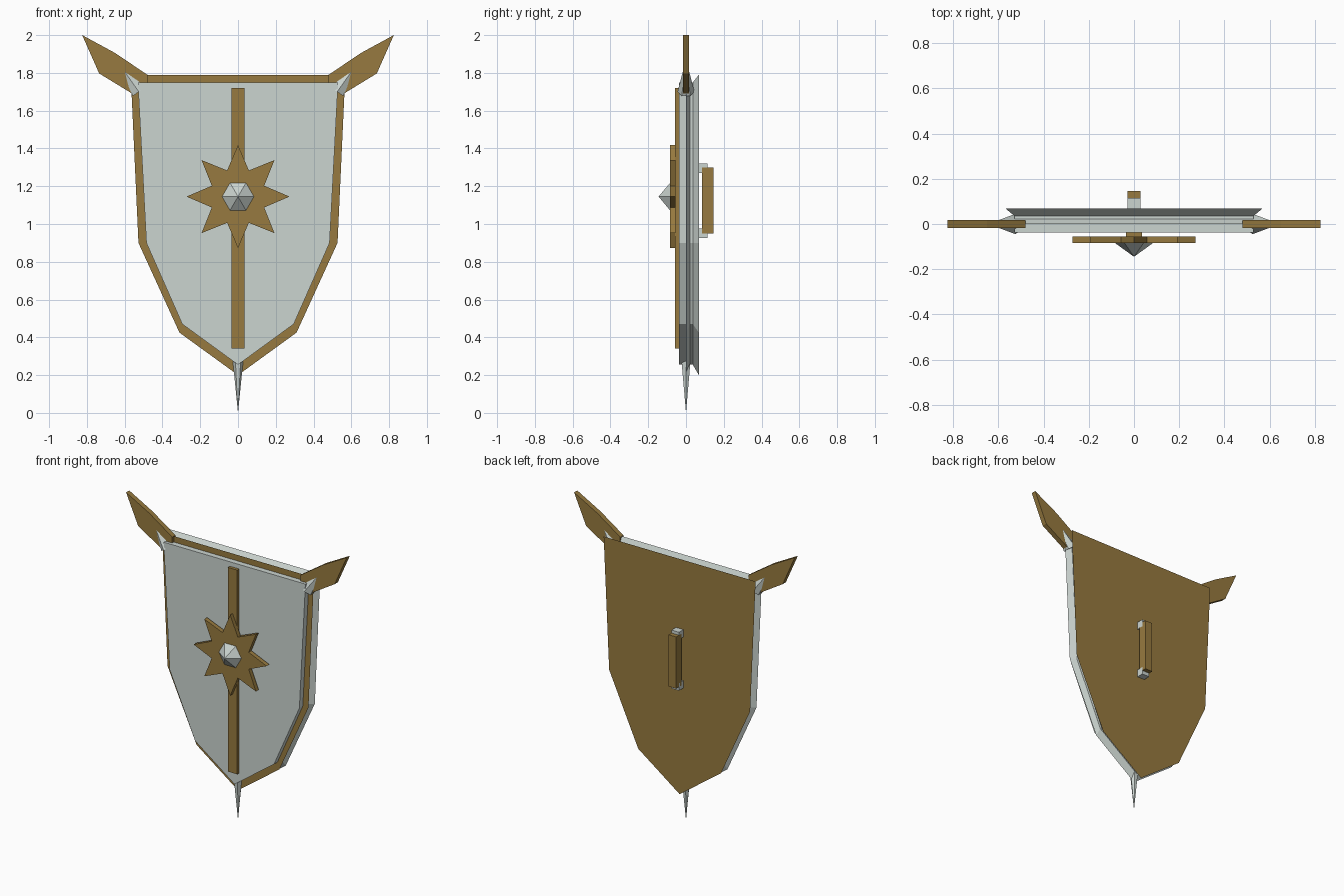
import bpy, bmesh, math
from mathutils import Vector

if "Cube" in bpy.data.objects:
    bpy.data.objects.remove(bpy.data.objects["Cube"])


def material(name, rgb):
    m = bpy.data.materials.new(name)
    m.diffuse_color = (*rgb, 1)
    m.use_nodes = True
    m.node_tree.nodes["Principled BSDF"].inputs["Base Color"].default_value = m.diffuse_color
    return m


STEEL = material("pale_steel", (0.60, 0.66, 0.63))
BRONZE = material("aged_bronze", (0.31, 0.195, 0.05))


def loft(name, rings, mats, cap_index=0):
    """Join (y, outline) rings of equal length; caps use cap_index, sides index 0."""
    bm = bmesh.new()
    loops = [[bm.verts.new((x, y, z)) for x, z in pts] for y, pts in rings]
    n = len(loops[0])
    for a, b in zip(loops, loops[1:]):
        for i in range(n):
            j = (i + 1) % n
            bm.faces.new((a[i], a[j], b[j], b[i]))
    for cap in (loops[0], loops[-1]):
        bm.faces.new(cap).material_index = cap_index
    return finish(name, bm, mats)


def finish(name, bm, mats):
    bmesh.ops.recalc_face_normals(bm, faces=bm.faces)
    me = bpy.data.meshes.new(name)
    bm.to_mesh(me)
    bm.free()
    for m in mats:
        me.materials.append(m)
    ob = bpy.data.objects.new(name, me)
    bpy.context.collection.objects.link(ob)
    return ob


def box(name, x, y0, y1, z0, z1, mat):
    pts = [(-x, z0), (x, z0), (x, z1), (-x, z1)]
    return loft(name, [(y0, pts), (y1, pts)], [mat])


def spike(name, base, tip, radius, sides, mat, turn=0.0):
    base, tip = Vector(base), Vector(tip)
    axis = (tip - base).normalized()
    u = axis.cross(Vector((0, 1, 0)))
    if u.length < 0.1:
        u = Vector((1, 0, 0))
    u.normalize()
    v = axis.cross(u)
    bm = bmesh.new()
    ring = []
    for i in range(sides):
        a = turn + math.tau * i / sides
        ring.append(bm.verts.new(base + radius * (u * math.cos(a) + v * math.sin(a))))
    top = bm.verts.new(tip)
    bm.faces.new(ring)
    for i in range(sides):
        bm.faces.new((ring[i], ring[(i + 1) % sides], top))
    return finish(name, bm, [mat])


def symmetric(half):
    """Right half, top to bottom point, mirrored to a closed outline."""
    return half + [(-x, z) for x, z in reversed(half) if x > 0]


inner = symmetric([(0.53, 1.75), (0.485, 0.90), (0.295, 0.47), (0, 0.255)])
outer = symmetric([(0.568, 1.79), (0.527, 0.90), (0.31, 0.425), (0, 0.20)])

# Front panel and grooved rim with bronze front and back
loft("front_panel", [(-0.037, inner), (0.01, inner)], [STEEL])
loft("shield_rim", [(0.0, outer), (0.022, inner), (0.036, inner), (0.068, outer)],
     [STEEL, BRONZE], 1)

# Centre bar, eight-pointed star and faceted boss
box("centre_bar", 0.035, -0.058, -0.03, 0.34, 1.72, BRONZE)
star = []
for i in range(16):
    r = 0.15 if i % 2 else 0.273
    a = math.tau * i / 16
    star.append((r * math.sin(a), 1.145 + r * math.cos(a)))
loft("star", [(-0.084, star), (-0.055, star)], [BRONZE])
spike("boss", (0, -0.08, 1.145), (0, -0.145, 1.145), 0.09, 6, STEEL)

# Horn plates and the small spikes at their roots
wing = [(0.48, 1.79), (0.65, 1.905), (0.825, 2.0), (0.735, 1.797), (0.56, 1.69), (0.48, 1.72)]
for side, s in (("right", 1), ("left", -1)):
    pts = [(s * x, z) for x, z in wing]
    loft(side + "_horn", [(-0.017, pts), (0.017, pts)], [BRONZE])
    spike(side + "_horn_spike", (s * 0.525, 0, 1.70), (s * 0.645, 0, 1.87), 0.045, 6,
          STEEL, math.pi / 6)

# Bottom spike
spike("bottom_spike", (0, 0, 0.28), (0, 0, 0), 0.028, 6, STEEL)

# Back grip and its two mounts
box("grip", 0.028, 0.086, 0.145, 0.95, 1.30, BRONZE)
for name, z in (("upper", 1.295), ("lower", 0.95)):
    box(name + "_grip_mount", 0.028, 0.06, 0.115, z - 0.025, z + 0.025, STEEL)
